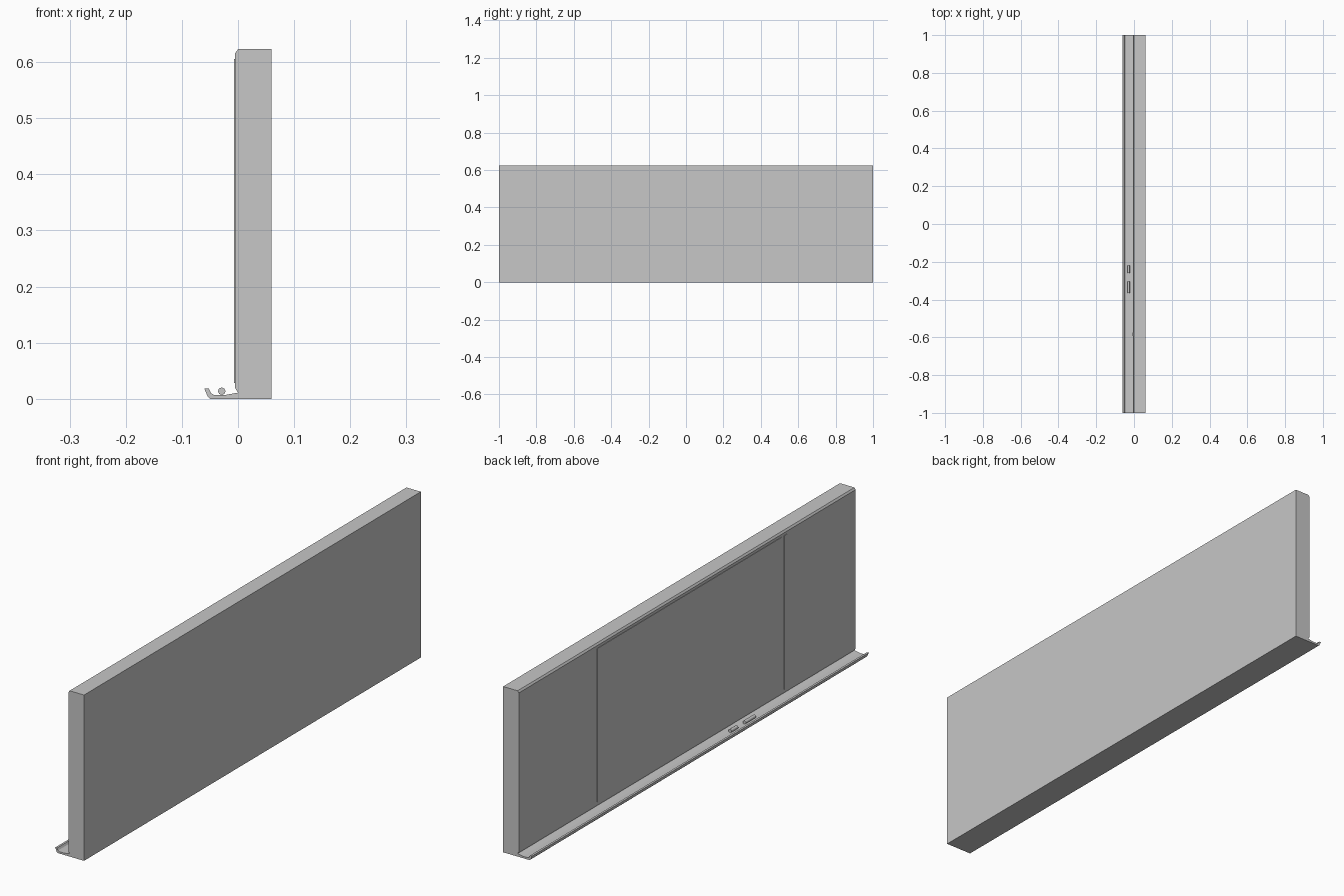
import bpy
import bmesh
from math import pi

cube = bpy.data.objects.get("Cube")
if cube:
    bpy.data.objects.remove(cube, do_unlink=True)

grey = bpy.data.materials.new("light_grey")
grey.use_nodes = True
grey.diffuse_color = (0.57, 0.57, 0.57, 1)
grey.node_tree.nodes["Principled BSDF"].inputs["Base Color"].default_value = grey.diffuse_color


def extrude(name, profile, y0, y1):
    """Sweep an (x, z) outline along y."""
    bm = bmesh.new()
    face = bm.faces.new([bm.verts.new((x, y0, z)) for x, z in profile])
    swept = bmesh.ops.extrude_face_region(bm, geom=[face])["geom"]
    verts = [g for g in swept if isinstance(g, bmesh.types.BMVert)]
    bmesh.ops.translate(bm, verts=verts, vec=(0, y1 - y0, 0))
    bmesh.ops.recalc_face_normals(bm, faces=bm.faces)
    mesh = bpy.data.meshes.new(name)
    bm.to_mesh(mesh)
    bm.free()
    mesh.materials.append(grey)
    obj = bpy.data.objects.new(name, mesh)
    bpy.context.collection.objects.link(obj)
    return obj


def plate(name, x0, x1, y0, y1, z0, z1):
    return extrude(name, [(x0, z0), (x1, z0), (x1, z1), (x0, z1)], y0, y1)


# Wall-side body
plate("board_body", 0, 0.06, -1, 1, 0, 0.623)

# Writing surface with chamfered top and bottom edges
extrude("writing_surface",
        [(0, 0.623), (-0.005, 0.616), (-0.005, 0.019), (0, 0.011)], -1, 1)

# Slightly raised middle panel and the upright trim beside it
plate("middle_panel", -0.0065, -0.004, -0.563, 0.535, 0.028, 0.606)
plate("panel_trim", -0.0075, -0.004, -0.593, -0.575, 0.028, 0.606)

# Tray with an outward-leaning lip
extrude("chalk_tray",
        [(0, 0), (-0.05, 0), (-0.054, 0.004), (-0.06, 0.018), (-0.052, 0.018),
         (-0.048, 0.010), (-0.043, 0.007), (-0.022, 0.007), (0, 0.011)], -1, 1)

# Two sticks of chalk lying in the tray
for name, y, length in (("short_chalk", -0.24, 0.04), ("long_chalk", -0.335, 0.06)):
    bpy.ops.mesh.primitive_cylinder_add(
        vertices=16, radius=0.0065, depth=length,
        location=(-0.029, y, 0.0135), rotation=(pi / 2, 0, 0))
    chalk = bpy.context.object
    chalk.name = name
    chalk.data.materials.append(grey)
    bpy.ops.object.shade_smooth_by_angle()
